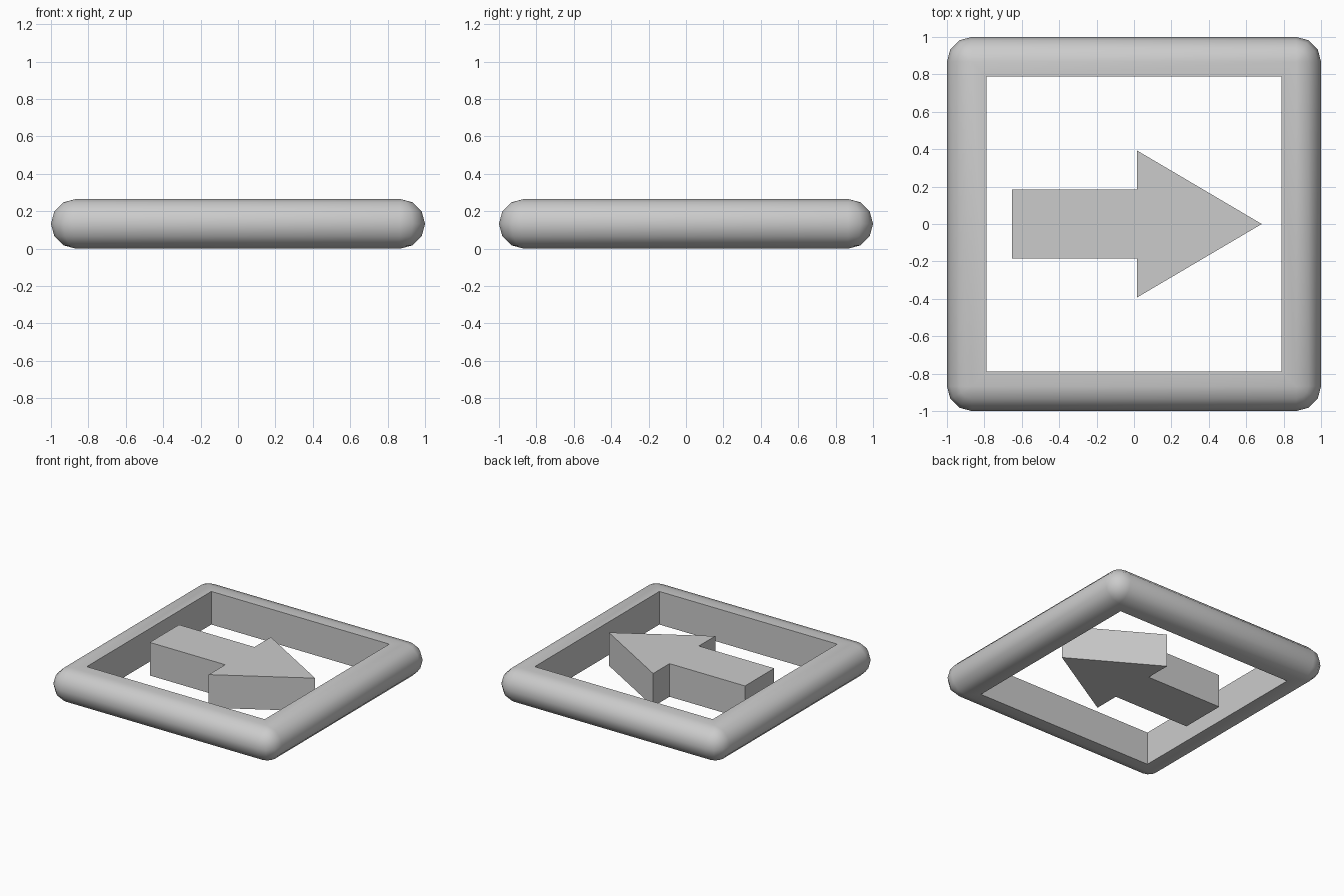
import bpy, bmesh
from math import sin, cos, pi

if "Cube" in bpy.data.objects:
    bpy.data.objects.remove(bpy.data.objects["Cube"])

H = 0.265          # thickness of every part
R = H / 2          # radius of the rounded rim
HOLE = 0.788       # half width of the square opening
SEG = 3            # segments per quarter turn


def finish(name, bm):
    bmesh.ops.remove_doubles(bm, verts=bm.verts, dist=1e-4)
    bmesh.ops.recalc_face_normals(bm, faces=bm.faces)
    me = bpy.data.meshes.new(name)
    bm.to_mesh(me)
    bm.free()
    ob = bpy.data.objects.new(name, me)
    bpy.context.collection.objects.link(ob)
    return ob


def ring(bm, half, r, z):
    # rounded square: corner centres at +-half, corner radius r
    verts = []
    for c in range(4):
        a0 = c * pi / 2
        sx, sy = [(1, 1), (-1, 1), (-1, -1), (1, -1)][c]
        for i in range(SEG + 1):
            a = a0 + i * pi / 2 / SEG
            verts.append(bm.verts.new((sx * half + r * cos(a), sy * half + r * sin(a), z)))
    return verts


def prism(name, outline):
    bm = bmesh.new()
    face = bm.faces.new([bm.verts.new((x, y, 0)) for x, y in outline])
    ext = bmesh.ops.extrude_face_region(bm, geom=[face])
    top = [g for g in ext["geom"] if isinstance(g, bmesh.types.BMVert)]
    bmesh.ops.translate(bm, verts=top, vec=(0, 0, H))
    return finish(name, bm)


# square frame: half-round rim outside, straight walls inside
bm = bmesh.new()
rings = [ring(bm, 1 - R, R * cos(a), R + R * sin(a))
         for a in [-pi / 2 + k * pi / 2 / SEG for k in range(2 * SEG + 1)]]
rings += [ring(bm, HOLE, 0, H), ring(bm, HOLE, 0, 0)]
for a, b in zip(rings, rings[1:] + rings[:1]):
    n = len(a)
    for i in range(n):
        j = (i + 1) % n
        bm.faces.new((a[i], a[j], b[j], b[i]))
frame = finish("frame", bm)
bpy.context.view_layer.objects.active = frame
frame.select_set(True)
bpy.ops.object.shade_smooth_by_angle(angle=pi * 40 / 180)

# arrow in the opening
prism("arrow_shaft", [(-0.652, -0.185), (0.016, -0.185), (0.016, 0.185), (-0.652, 0.185)])
prism("arrow_head", [(0.016, -0.393), (0.683, 0), (0.016, 0.393)])
